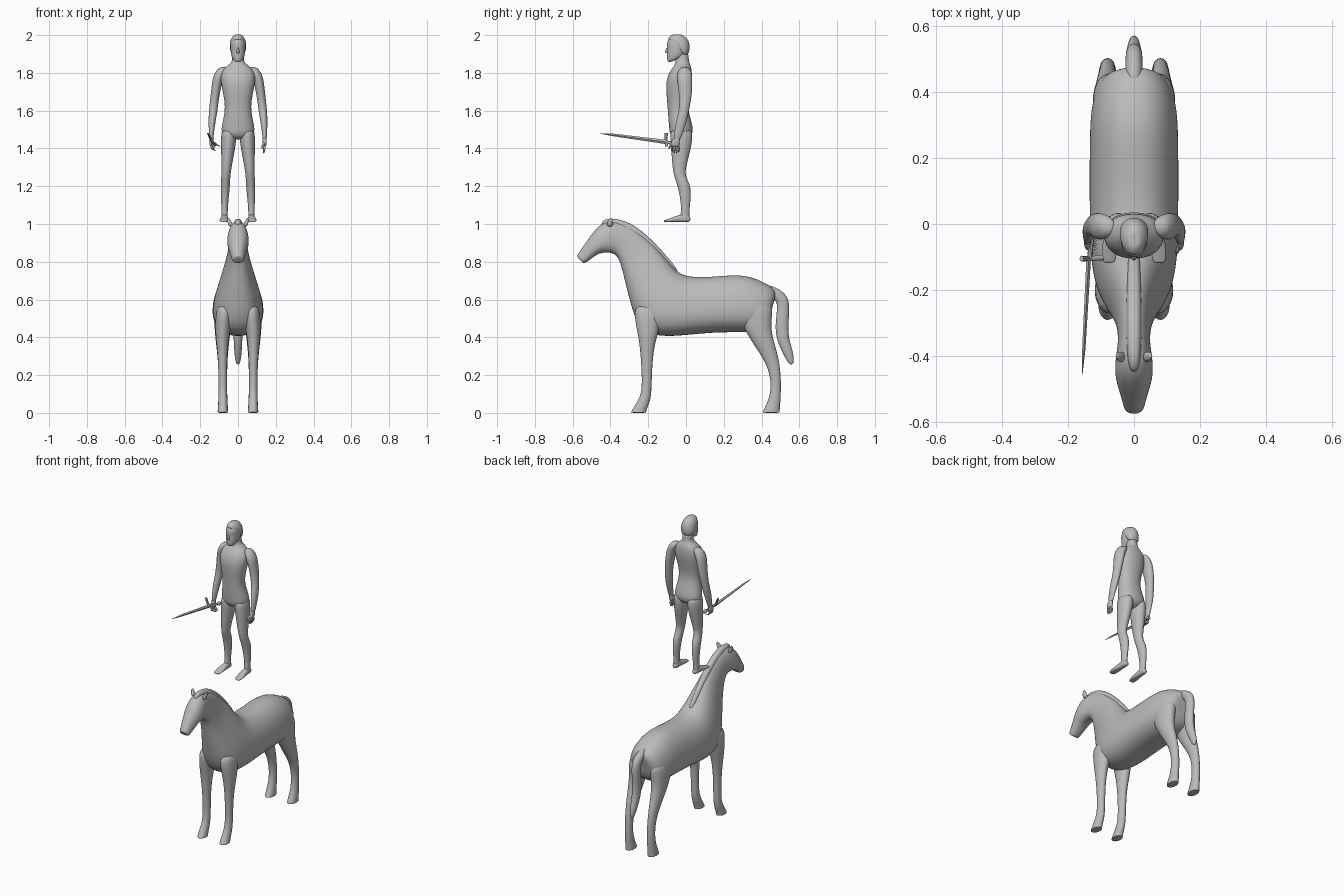
import bpy, bmesh, math
from mathutils import Vector

GREY = bpy.data.materials.new("plain grey")
GREY.diffuse_color = (0.5, 0.5, 0.5, 1)


def h(y1, y2, z, xc, w):
    """Level ring: front y, back y, height, x centre, half width."""
    return (y1, z, y2, z, w, xc)


def loft(name, rings, side=1, n=16, power=2.0, egg=0.0, smooth=2):
    """Skin rings (y1, z1, y2, z2, half width, x centre); egg > 0 widens the second end."""
    bm = bmesh.new()
    loops = []
    for y1, z1, y2, z2, w, xc in rings:
        a, b = Vector((0, y1, z1)), Vector((0, y2, z2))
        loop = []
        for i in range(n):
            t = 2 * math.pi * i / n
            c = math.copysign(abs(math.cos(t)) ** (2 / power), math.cos(t))
            s = math.copysign(abs(math.sin(t)) ** (2 / power), math.sin(t))
            p = (a + b) / 2 + (a - b) / 2 * c
            p.x = side * (xc + w * s * (1 - egg * c))
            loop.append(bm.verts.new(p))
        loops.append(loop)
    for p, q in zip(loops, loops[1:]):
        for i in range(n):
            j = (i + 1) % n
            bm.faces.new((p[i], p[j], q[j], q[i]))
    bm.faces.new(loops[0])
    bm.faces.new(loops[-1])
    bmesh.ops.recalc_face_normals(bm, faces=bm.faces)
    me = bpy.data.meshes.new(name)
    bm.to_mesh(me)
    bm.free()
    me.materials.append(GREY)
    ob = bpy.data.objects.new(name, me)
    bpy.context.collection.objects.link(ob)
    if smooth:
        me.polygons.foreach_set("use_smooth", [True] * len(me.polygons))
        m = ob.modifiers.new("smooth", "SUBSURF")
        m.levels = m.render_levels = smooth
    return ob


# ---------- horse ----------
loft("horse_body", [
    (.48, .63, .455, .56, .04, 0), (.465, .665, .44, .47, .10, 0),
    (.37, .715, .37, .425, .128, 0), (.28, .735, .27, .425, .134, 0),
    (.15, .722, .15, .425, .134, 0), (.01, .718, 0, .41, .134, 0),
    (-.05, .75, -.13, .40, .132, 0), (-.09, .80, -.25, .43, .116, 0),
    (-.14, .86, -.295, .58, .085, 0), (-.20, .92, -.325, .70, .06, 0),
    (-.27, .975, -.345, .79, .05, 0), (-.34, 1.01, -.37, .84, .047, 0),
    (-.415, 1.022, -.41, .85, .057, 0), (-.47, .985, -.46, .845, .057, 0),
    (-.515, .925, -.49, .825, .046, 0), (-.56, .86, -.525, .797, .034, 0),
    (-.575, .835, -.54, .793, .031, 0), (-.575, .825, -.547, .795, .026, 0)],
    n=20, power=2.3, egg=.15)
loft("mane", [
    (-.455, 1.012, -.44, .96, .012, 0), (-.41, 1.034, -.40, .96, .022, 0),
    (-.33, 1.022, -.34, .94, .024, 0), (-.26, .985, -.28, .91, .024, 0),
    (-.18, .918, -.21, .85, .023, 0), (-.10, .828, -.13, .77, .02, 0),
    (-.03, .743, -.05, .70, .012, 0)], power=2.6)
loft("tail", [
    (.42, .685, .42, .62, .026, 0), (.485, .662, .465, .60, .026, 0),
    (.535, .625, .48, .585, .026, 0), (.551, .57, .483, .555, .025, 0),
    (.542, .48, .473, .48, .024, 0), (.543, .40, .474, .41, .024, 0),
    (.562, .34, .495, .35, .022, 0), (.573, .29, .53, .28, .016, 0),
    (.568, .255, .548, .255, .008, 0)])

for side in (-1, 1):
    tag = "left" if side > 0 else "right"
    loft("front_leg_" + tag, [
        h(-.28, -.12, .58, .07, .045), h(-.27, -.13, .48, .078, .043),
        h(-.252, -.155, .40, .083, .036), h(-.242, -.172, .32, .082, .027),
        h(-.235, -.18, .22, .081, .023), h(-.233, -.182, .11, .08, .023),
        h(-.258, -.19, .06, .08, .024), h(-.283, -.208, .02, .08, .027),
        h(-.292, -.21, .004, .08, .028), h(-.292, -.21, 0, .08, .028)], side)
    loft("hind_leg_" + tag, [
        h(.27, .465, .60, .07, .055), h(.28, .455, .50, .077, .05),
        h(.315, .452, .43, .082, .042), h(.365, .475, .35, .082, .033),
        h(.42, .495, .27, .081, .025), h(.447, .503, .19, .08, .023),
        h(.448, .503, .11, .08, .023), h(.43, .50, .055, .08, .025),
        h(.412, .497, .02, .08, .028), h(.406, .497, .004, .08, .028),
        h(.406, .497, 0, .08, .028)], side)
    loft("horse_ear_" + tag, [
        h(-.42, -.385, .985, .035, .015), h(-.42, -.385, 1.005, .043, .014),
        h(-.407, -.39, 1.033, .052, .004)], side, n=8)

# ---------- standing figure ----------
loft("figure_torso", [
    h(-.06, .005, 1.445, 0, .05), h(-.088, .036, 1.475, 0, .088),
    h(-.09, .038, 1.51, 0, .09), h(-.095, .025, 1.56, 0, .078),
    h(-.098, .008, 1.62, 0, .068), h(-.105, .018, 1.69, 0, .08),
    h(-.108, .032, 1.75, 0, .093), h(-.093, .033, 1.80, 0, .093),
    h(-.065, .028, 1.835, 0, .065), h(-.055, .018, 1.852, 0, .034),
    h(-.055, .014, 1.88, 0, .031), h(-.055, .014, 1.91, 0, .03)], power=2.2)
loft("figure_head", [
    (-.088, 1.853, -.035, 1.878, .018, 0), (-.10, 1.862, -.012, 1.888, .03, 0),
    (-.103, 1.89, .008, 1.905, .038, 0), (-.10, 1.925, .016, 1.932, .041, 0),
    (-.104, 1.955, .016, 1.957, .042, 0), (-.093, 1.982, .006, 1.982, .035, 0),
    (-.065, 1.998, -.02, 1.998, .016, 0)])
loft("nose", [
    h(-.103, -.085, 1.938, 0, .005), h(-.113, -.085, 1.912, 0, .009),
    h(-.112, -.085, 1.903, 0, .009)], n=8, smooth=1)
# hair cap, leaving the face open
loft("hair", [
    (-.03, 1.90, .008, 1.885, .036, 0), (-.05, 1.93, .02, 1.92, .044, 0),
    (-.085, 1.962, .021, 1.95, .045, 0), (-.101, 1.984, .011, 1.982, .038, 0),
    (-.075, 2.003, -.02, 2.002, .02, 0), (-.06, 2.003, -.03, 2.003, .012, 0)])

for side in (-1, 1):
    tag = "left" if side > 0 else "right"
    loft("figure_leg_" + tag, [
        h(-.085, .035, 1.51, .048, .04), h(-.083, .036, 1.45, .049, .042),
        h(-.078, .022, 1.38, .054, .036), h(-.073, .003, 1.31, .06, .028),
        h(-.066, -.006, 1.26, .064, .024), h(-.048, .022, 1.21, .067, .025),
        h(-.035, .028, 1.16, .069, .023), h(-.025, .02, 1.09, .071, .017),
        h(-.03, .018, 1.045, .071, .017), h(-.03, .018, 1.015, .071, .017)], side)
    loft("foot_" + tag, [
        (.024, 1.035, .024, 1.013, .013, .071), (.005, 1.055, .005, 1.01, .018, .071),
        (-.035, 1.05, -.035, 1.01, .018, .072), (-.08, 1.032, -.08, 1.01, .025, .075),
        (-.112, 1.022, -.112, 1.01, .02, .076), (-.118, 1.018, -.118, 1.01, .014, .076)],
        side, power=2.5)
    loft("arm_" + tag, [
        h(-.025, .01, 1.832, .075, .022), h(-.045, .03, 1.81, .088, .03),
        h(-.05, .034, 1.775, .106, .029), h(-.04, .034, 1.71, .117, .025),
        h(-.035, .026, 1.65, .126, .023), h(-.038, .016, 1.60, .131, .023),
        h(-.052, .007, 1.55, .137, .02), h(-.063, -.018, 1.48, .141, .013),
        h(-.068, -.03, 1.44, .141, .011)], side)
    loft("palm_" + tag, [
        h(-.064, -.03, 1.46, .141, .011), h(-.08, -.031, 1.435, .141, .012),
        h(-.082, -.032, 1.408, .139, .01)], side)
    # fingers hang straight, or curl around the hilt on the sword side
    bend = .028 if side < 0 else .004
    for k in range(4):
        y = -.074 + k * .012
        tip = 1.372 + (.006 if k in (0, 3) else 0) + (.012 if side < 0 else 0)
        loft(f"finger_{tag}_{k + 1}", [
            h(y - .007, y + .006, 1.415, .141, .007), h(y - .006, y + .006, 1.395, .139, .0065),
            h(y - .004, y + .004, tip, .139 - bend, .004)], side, n=8, smooth=1)
    loft("thumb_" + tag, [
        h(-.075, -.055, 1.44, .138, .009), h(-.09, -.074, 1.415, .131, .007),
        h(-.096, -.086, 1.396, .127, .004)], side, n=8, smooth=1)

# ---------- sword ----------
loft("sword_blade", [
    (-.10, 1.445, -.10, 1.422, .007, -.137), (-.38, 1.478, -.38, 1.464, .005, -.152),
    (-.456, 1.48, -.456, 1.478, .001, -.157)], n=4, smooth=0)
loft("sword_guard", [
    h(-.114, -.096, 1.482, -.159, .006), h(-.112, -.098, 1.434, -.137, .008),
    h(-.110, -.094, 1.41, -.095, .005)], n=8, smooth=0)
loft("sword_hilt", [
    (-.105, 1.442, -.105, 1.424, .008, -.135), (-.03, 1.431, -.03, 1.415, .008, -.126),
    (-.02, 1.434, -.02, 1.410, .012, -.125), (-.006, 1.43, -.006, 1.412, .008, -.124)],
    n=10, smooth=0)
